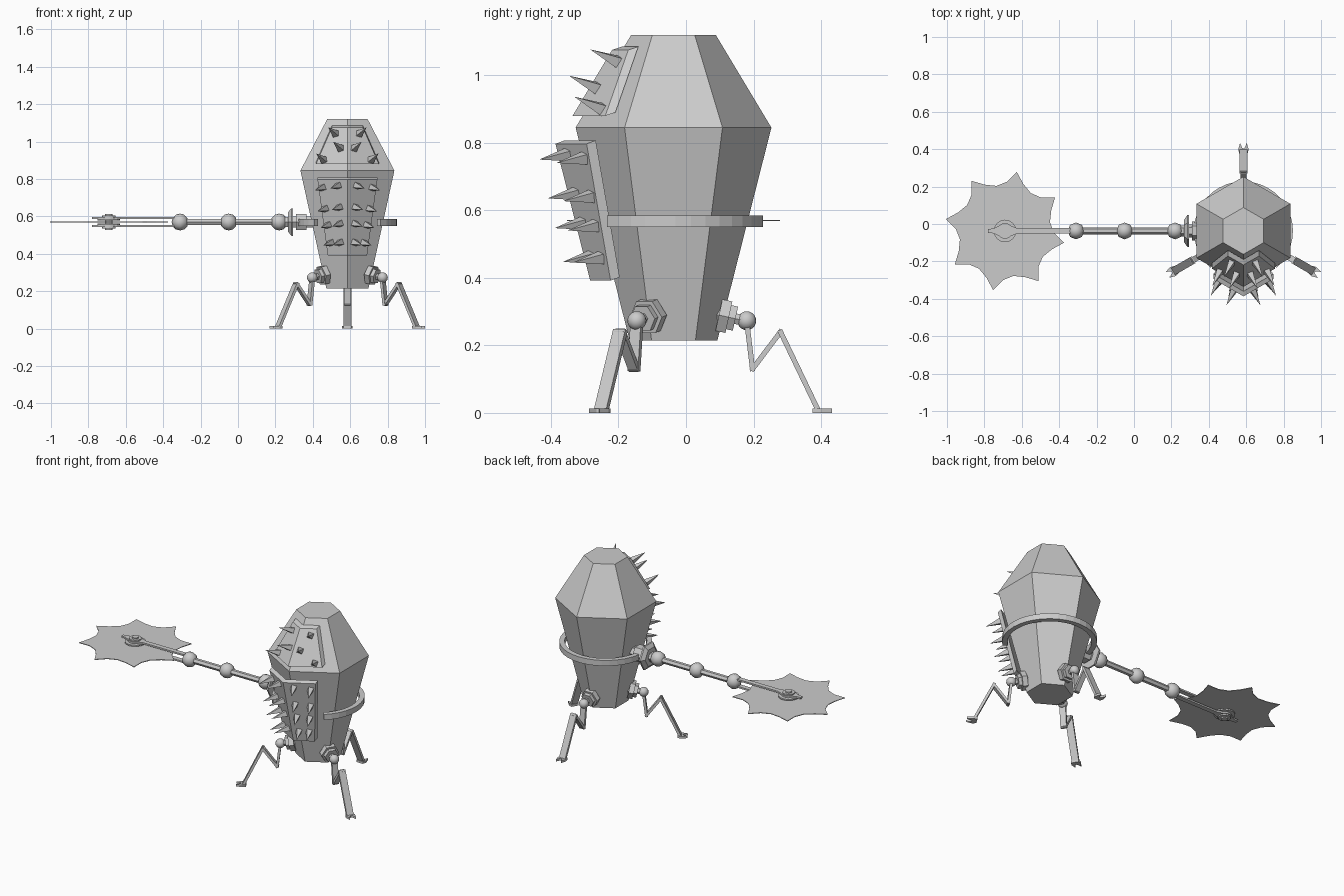
import bpy, bmesh, math
from mathutils import Vector, Matrix

if "Cube" in bpy.data.objects:
    bpy.data.objects.remove(bpy.data.objects["Cube"])

CX, CY = 0.585, -0.037          # body axis
ARM_Z = 0.57                    # height of the saw arm
grey = bpy.data.materials.new("grey metal")
grey.diffuse_color = (0.6, 0.6, 0.6, 1)
grey.use_nodes = True
grey.node_tree.nodes["Principled BSDF"].inputs["Base Color"].default_value = grey.diffuse_color


def finish(name, bm, smooth=False):
    bmesh.ops.recalc_face_normals(bm, faces=bm.faces)
    me = bpy.data.meshes.new(name)
    bm.to_mesh(me)
    bm.free()
    me.materials.append(grey)
    for p in me.polygons:
        p.use_smooth = smooth
    ob = bpy.data.objects.new(name, me)
    bpy.context.collection.objects.link(ob)
    return ob


def loft(bm, rings, closed=False):
    """Skin equal-length rings of points; cap the ends unless closed."""
    vs = [[bm.verts.new(p) for p in r] for r in rings]
    n = len(vs[0])
    for i in range(len(vs) if closed else len(vs) - 1):
        a, b = vs[i], vs[(i + 1) % len(vs)]
        for k in range(n):
            bm.faces.new((a[k], a[(k + 1) % n], b[(k + 1) % n], b[k]))
    if not closed:
        bm.faces.new(vs[0])
        bm.faces.new(vs[-1])


def circle(r, z, n=6, rot=0.0):
    return [Vector((r * math.cos(rot + math.tau * k / n), r * math.sin(rot + math.tau * k / n), z))
            for k in range(n)]


def turned(bm, start, axis, profile, n=6, rot=0.0):
    """Stack of (radius, distance) polygons along an axis."""
    m = Matrix.Translation(start) @ Vector(axis).to_track_quat('Z', 'Y').to_matrix().to_4x4()
    loft(bm, [[m @ p for p in circle(r, d, n, rot)] for r, d in profile])


def plate(bm, pts, z0, z1):
    loft(bm, [[Vector((x, y, z)) for x, y in pts] for z in (z0, z1)])


def ball(name, pos, r, seg, rings):
    bm = bmesh.new()
    bmesh.ops.create_uvsphere(bm, u_segments=seg, v_segments=rings, radius=r,
                              matrix=Matrix.Translation(pos))
    finish(name, bm, True)


# Six-sided body
bm = bmesh.new()
turned(bm, (CX, CY, 0), (0, 0, 1), [(0.13, 0.215), (0.29, 0.845), (0.125, 1.12)], 6, math.pi / 6)
body = finish("body", bm)


def body_radius(z):
    if z < 0.845:
        return 0.13 + 0.16 * (z - 0.215) / 0.63
    return 0.29 - 0.165 * (z - 0.845) / 0.275


def front_y(dx, z, off):
    """Depth of the front ridge faces, pushed forward by off."""
    return CY - body_radius(z) + abs(dx) * math.tan(math.pi / 6) - off


# Folded armour panels on the front
def panel(name, top, bottom, inner, outer):
    bm = bmesh.new()
    rings = []
    for s in (-1, 0, 1):
        rings.append([Vector((CX + s * w, front_y(s * w, z, off), z + (0.01 if off == inner else 0) * tilt))
                      for (z, w), off, tilt in ((top, outer, 1), (top, inner, 1),
                                                (bottom, inner, 1), (bottom, outer, 1))])
    loft(bm, rings)
    finish(name, bm)


panel("lower_panel", (0.797, 0.16), (0.392, 0.105), 0.045, 0.072)
panel("upper_panel", (1.075, 0.083), (0.88, 0.168), 0.0, 0.03)


# Spikes on the panels
def spikes(name, places, off, lift, length):
    bm = bmesh.new()
    for dx, z in places:
        for s in (-1, 1):
            base = Vector((CX + s * dx, front_y(dx, z, off), z))
            axis = Vector((s * 0.45, -0.87, lift)).normalized()
            turned(bm, base - axis * 0.005, axis, [(0.024, 0), (0.0005, length)], 4, s * 0.5)
    finish(name, bm)


spikes("lower_spikes", [(0.13, 0.755), (0.047, 0.765), (0.115, 0.642), (0.04, 0.65),
                        (0.1, 0.555), (0.037, 0.562), (0.085, 0.46), (0.035, 0.462)], 0.07, -0.15, 0.1)
spikes("upper_spikes", [(0.062, 1.04), (0.035, 0.962), (0.125, 0.9)], 0.03, 0.4, 0.1)

# Open hoop around the back of the body
bm = bmesh.new()
hoop = []
for i in range(29):
    a = math.radians(-48 + 276 * i / 28)
    hoop.append([Vector((CX + r * math.cos(a), CY + r * math.sin(a), z))
                 for r, z in ((0.235, 0.55), (0.265, 0.55), (0.265, 0.585), (0.235, 0.585))])
loft(bm, hoop)
finish("hoop", bm)

# Arm mount, flange and bars
bm = bmesh.new()
turned(bm, (0.42, CY, ARM_Z), (-1, 0, 0), [(0.035, 0), (0.035, 0.13)], 6)
turned(bm, (0.365, CY, ARM_Z), (-1, 0, 0), [(0.05, 0), (0.05, 0.055)], 6)
turned(bm, (0.295, CY, ARM_Z), (-1, 0, 0), [(0.085, 0), (0.085, 0.01), (0.06, 0.027)], 6)
turned(bm, (0.28, CY, ARM_Z), (-1, 0, 0), [(0.03, 0), (0.03, 0.06)], 6)
finish("arm_mount", bm)
bm = bmesh.new()
turned(bm, (0.22, CY, ARM_Z), (-1, 0, 0), [(0.018, 0), (0.018, 0.53)], 6)
finish("arm_bar", bm)
for x in (0.22, -0.05, -0.31):
    ball("arm_joint", (x, CY, ARM_Z), 0.045, 8, 6)

# Fork plates holding the saw, with a rounded eye and a pointed tip
SX = -0.69
outline = [(-0.31, -0.015), (-0.31, 0.015), (SX + 0.065, 0.015)]
outline += [(SX + 0.042 * math.cos(a), 0.042 * math.sin(a))
            for a in [math.radians(d) for d in range(40, 141, 20)]]
outline += [(SX - 0.06, 0.013), (-0.78, 0.01)]
outline += [(x, -y) for x, y in reversed(outline[2:])]
bm = bmesh.new()
for z in (0.543, 0.587):
    plate(bm, [(x, y + CY) for x, y in outline], z, z + 0.01)
finish("saw_fork", bm)

# Saw hub and blade
bm = bmesh.new()
turned(bm, (SX, CY, 0), (0, 0, 1), [(0.02, 0.527), (0.02, 0.613)], 12)
for z in (0.555, 0.577):
    turned(bm, (SX, CY, 0), (0, 0, 1), [(0.06, z), (0.06, z + 0.008)], 16)
for z in (0.535, 0.597):
    turned(bm, (SX, CY, 0), (0, 0, 1), [(0.036, z), (0.036, z + 0.008)], 12)
finish("saw_hub", bm)
bm = bmesh.new()
blade = []
for i in range(8):
    for da, r in ((0, 0.322), (9, 0.263), (22, 0.245), (35, 0.27)):
        a = math.radians(78.7 + 45 * i + da)
        blade.append((SX + r * math.cos(a), CY + r * math.sin(a)))
plate(bm, blade, ARM_Z - 0.002, ARM_Z + 0.002)
finish("saw_blade", bm)

# Three legs, each drawn outward along +x and then turned into place
LEG = [(0.217, 0.27), (0.234, 0.13), (0.317, 0.24), (0.425, 0.015)]
for deg in (90, -30, 210):
    place = Matrix.Translation((CX, CY, 0)) @ Matrix.Rotation(math.radians(deg), 4, 'Z')
    # hip nut
    bm = bmesh.new()
    turned(bm, (0.12, 0, 0.293), (1, 0, -0.22),
           [(0.036, 0), (0.036, 0.015), (0.055, 0.015), (0.055, 0.045), (0.042, 0.045),
            (0.042, 0.065), (0.018, 0.065), (0.018, 0.1)], 6)
    bm.transform(place)
    finish("hip_nut", bm)
    ball("hip_ball", place @ Vector((0.217, 0, 0.273)), 0.028, 16, 10)
    # folded leg: three flat links
    bm = bmesh.new()
    for (x0, z0), (x1, z1), hw in zip(LEG, LEG[1:], (0.018, 0.016, 0.021)):
        a, b = Vector((x0, 0, z0)), Vector((x1, 0, z1))
        d = (b - a).normalized()
        side = Vector((-d.z, 0, d.x)) * 0.0075
        w = Vector((0, hw, 0))
        loft(bm, [[p + side + w, p + side - w, p - side - w, p - side + w]
                  for p in (a - d * 0.006, b + d * 0.006)])
    bm.transform(place)
    finish("leg", bm)
    # foot with two pointed toes
    bm = bmesh.new()
    half = [(0.412, 0), (0.412, 0.022), (0.435, 0.028), (0.47, 0.018), (0.445, 0.007), (0.44, 0)]
    for s in (-1, 1):
        plate(bm, [(x, s * y) for x, y in half], 0.003, 0.016)
    bmesh.ops.translate(bm, verts=bm.verts, vec=(0, 0, -0.003))
    bm.transform(place)
    finish("foot", bm)
